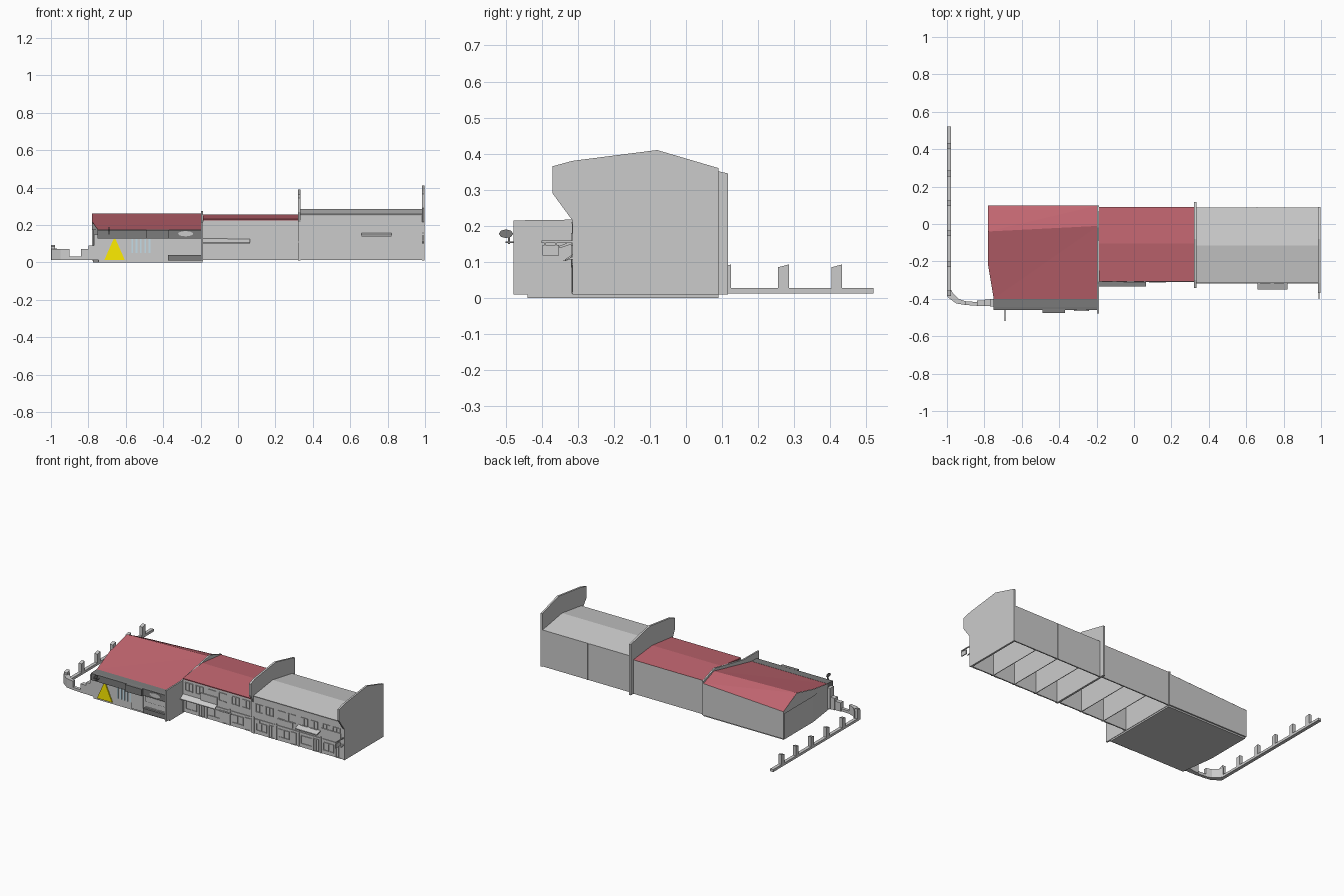
import bpy, math
from mathutils import Vector


def mat(name, col):
    m = bpy.data.materials.new(name)
    m.diffuse_color = (*col, 1)
    return m


RED = mat("red_roof", (0.53, 0.13, 0.16))
DARK = mat("dark_trim", (0.2, 0.2, 0.2))
YELLOW = mat("yellow", (1, 0.85, 0))
BLUE = mat("pale_blue", (0.55, 0.72, 0.8))


def mesh(name, verts, faces, m=None):
    me = bpy.data.meshes.new(name)
    me.from_pydata(verts, [], faces)
    ob = bpy.data.objects.new(name, me)
    bpy.context.collection.objects.link(ob)
    if m:
        me.materials.append(m)
    return ob


def prism(name, base, offset, m=None):
    """Close a planar outline, swept by an offset vector."""
    n = len(base)
    a = [Vector(p) for p in base]
    v = a + [p + Vector(offset) for p in a]
    f = [tuple(range(n))[::-1], tuple(range(n, 2 * n))]
    f += [(i, (i + 1) % n, n + (i + 1) % n, n + i) for i in range(n)]
    return mesh(name, v, f, m)


def along_x(name, yz, x0, x1, m=None):
    return prism(name, [(x0, y, z) for y, z in yz], (x1 - x0, 0, 0), m)


def box(name, x0, x1, y0, y1, z0, z1, m=None):
    return along_x(name, [(y0, z0), (y1, z0), (y1, z1), (y0, z1)], x0, x1, m)


def frame(name, x0, x1, y, z0, z1, t=0.004):
    """Raised window frame with a centre bar on a front wall."""
    box(name + "_sill", x0, x1, y - 0.004, y, z0, z0 + t)
    box(name + "_head", x0, x1, y - 0.004, y, z1 - t, z1)
    for x in (x0, (x0 + x1 - t) / 2, x1 - t):
        box(name + "_bar", x, x + t, y - 0.003, y, z0, z1)


# --- left building: body, gable roof with clipped corner ---
foot = [(-0.745, -0.44), (-0.19, -0.44), (-0.19, 0.09), (-0.775, 0.09), (-0.775, -0.22)]
prism("left_body", [(x, y, 0.0) for x, y in foot], (0, 0, 0.172))
mesh("left_roof",
     [(-0.75, -0.40, 0.175), (-0.78, -0.22, 0.218), (-0.78, -0.04, 0.26), (-0.78, 0.10, 0.19),
      (-0.19, 0.10, 0.22), (-0.19, -0.01, 0.26), (-0.19, -0.40, 0.175)],
     [(0, 6, 5), (0, 5, 2), (0, 2, 1), (2, 5, 4), (2, 4, 3)], RED)
mesh("left_gable",
     [(-0.75, -0.40, 0.172), (-0.78, -0.22, 0.172), (-0.78, 0.10, 0.172), (-0.78, 0.10, 0.19),
      (-0.78, -0.04, 0.259), (-0.78, -0.22, 0.217), (-0.75, -0.40, 0.175)],
     [(0, 6, 5, 1), (1, 5, 4, 3, 2)])
prism("left_rear_wall", [(-0.78, 0.09, 0.01), (-0.19, 0.09, 0.01), (-0.19, 0.09, 0.22),
                         (-0.78, 0.09, 0.19)], (0, 0.0095, 0))

# --- dark fascia, sign boxes and shopfront ---
along_x("fascia", [(-0.40, 0.176), (-0.445, 0.174), (-0.46, 0.172), (-0.46, 0.128), (-0.40, 0.125)],
        -0.75, -0.195, DARK)
box("fascia_panel", -0.49, -0.37, -0.475, -0.455, 0.128, 0.173, DARK)
prism("oval_sign", [(-0.28 + 0.04 * math.cos(a), -0.465, 0.153 + 0.014 * math.sin(a))
                    for a in [i * math.pi / 8 for i in range(16)]], (0, 0.008, 0))
prism("yellow_door", [(-0.715, -0.447, 0.012), (-0.605, -0.447, 0.012),
                      (-0.655, -0.447, 0.125), (-0.665, -0.447, 0.125)], (0, 0.008, 0), YELLOW)
for i in range(5):
    x = -0.57 + i * 0.023
    box("glass_strip", x, x + 0.009, -0.446, -0.44, 0.05, 0.126, BLUE)
box("shop_door", -0.465, -0.38, -0.448, -0.44, 0.012, 0.126)
frame("shop_window", -0.365, -0.20, -0.44, 0.045, 0.085)
box("shop_ledge", -0.365, -0.195, -0.448, -0.44, 0.085, 0.12)
box("planter", -0.375, -0.195, -0.455, -0.44, 0.01, 0.04, DARK)
# hanging sign on the left corner
box("sign_arm", -0.692, -0.686, -0.50, -0.45, 0.152, 0.156, DARK)
box("sign_post", -0.692, -0.686, -0.494, -0.488, 0.15, 0.175, DARK)
prism("hanging_sign", [(-0.692, -0.499 + 0.02 * math.cos(i * math.pi / 4),
                        0.178 + 0.012 * math.sin(i * math.pi / 4)) for i in range(8)],
      (0.006, 0, 0), DARK)

# --- parapet walls between and at the end of the buildings ---
along_x("left_parapet", [(-0.478, 0.01), (-0.478, 0.215), (-0.32, 0.217), (-0.02, 0.275),
                         (0.10, 0.235), (0.10, 0.01)], -0.197, -0.187)
along_x("middle_parapet", [(-0.315, 0.01), (-0.315, 0.215), (-0.342, 0.27), (-0.342, 0.345),
                           (-0.30, 0.362), (-0.08, 0.39), (0.117, 0.345), (0.117, 0.01)], 0.32, 0.333)
along_x("end_parapet", [(-0.315, 0.01), (-0.315, 0.215), (-0.37, 0.29), (-0.37, 0.365),
                        (-0.315, 0.38), (-0.08, 0.41), (0.09, 0.36), (0.09, 0.01)], 0.984, 0.996)


# --- terraces: open-bottomed shells with cross walls ---
def terrace(name, x0, x1, yf, yb, ef, ridge, eb, bays, m=None):
    yr, zr = ridge
    t = 0.008
    box(name + "_front", x0, x1, yf, yf + t, 0.012, ef - 0.002)
    box(name + "_back", x0, x1, yb - t, yb, 0.012, eb - 0.001)
    along_x(name + "_roof", [(yf - 0.003, ef), (yr, zr), (yb, eb), (yb - 0.001, eb - t),
                             (yr, zr - t), (yf, ef - t)], x0, x1, m)
    for i in range(1, bays):
        x = x0 + (x1 - x0) * i / bays
        along_x(name + "_cross_wall", [(yf + t, 0.012), (yf + t, ef - t), (yr, zr - t),
                                       (yb - t, eb - t), (yb - t, 0.012)], x - 0.002, x + 0.002)
    w = (x1 - x0) / bays
    for i in range(bays):
        a = x0 + i * w
        # upper windows, ground-floor shop windows, door posts
        for s in (0.10, 0.55):
            frame(name + "_upper_window", a + s * w, a + (s + 0.33) * w, yf, 0.155, 0.21)
        frame(name + "_shop_window", a + 0.12 * w, a + 0.60 * w, yf, 0.035, 0.09)
        frame(name + "_door", a + 0.68 * w, a + 0.92 * w, yf, 0.013, 0.095)
        box(name + "_pilaster", a, a + 0.008, yf - 0.005, yf, 0.012, 0.12)
    box(name + "_string_course", x0, x1, yf - 0.004, yf, 0.105, 0.111)


terrace("middle", -0.187, 0.32, -0.305, 0.092, 0.232, (-0.105, 0.255), 0.235, 3, RED)
terrace("right", 0.333, 0.984, -0.313, 0.087, 0.258, (-0.115, 0.286), 0.252, 4)
box("right_back_pipe", 0.655, 0.66, 0.087, 0.09, 0.012, 0.25)

# --- awnings and shop sign boards ---
along_x("middle_awning", [(-0.305, 0.128), (-0.335, 0.107), (-0.335, 0.102), (-0.305, 0.122)], -0.187, 0.065)
box("middle_sign_board", -0.055, 0.065, -0.312, -0.305, 0.125, 0.172)
box("middle_shop_ledge", 0.08, 0.17, -0.313, -0.305, 0.088, 0.094)
along_x("right_awning", [(-0.313, 0.158), (-0.35, 0.145), (-0.35, 0.138), (-0.313, 0.15)], 0.66, 0.82)
box("right_board_a", 0.51, 0.62, -0.319, -0.313, 0.12, 0.155)
box("right_board_b", 0.83, 0.97, -0.319, -0.313, 0.145, 0.18)
box("right_shop_ledge", 0.355, 0.38, -0.319, -0.313, 0.085, 0.11)

# hanging sign at the right end
box("end_sign_arm", 0.986, 0.992, -0.40, -0.315, 0.153, 0.159)
box("end_sign", 0.986, 0.992, -0.398, -0.352, 0.118, 0.147)
for y in (-0.392, -0.362):
    box("end_sign_hook", 0.988, 0.990, y, y + 0.003, 0.147, 0.153)
along_x("end_bracket", [(-0.343, 0.102), (-0.315, 0.107), (-0.315, 0.114)], 0.986, 0.992)

# --- boundary wall: straight run with posts and a curved corner ---
box("side_wall", -1.0, -0.978, -0.37, 0.52, 0.012, 0.028)
for y in (0.403, 0.255, 0.095, -0.065, -0.23, -0.385):
    along_x("wall_post", [(y, 0.028), (y + 0.03, 0.028), (y + 0.03, 0.093), (y, 0.085)], -1.0, -0.978)
outer = [(-1.0, -0.37), (-0.998, -0.39), (-0.95, -0.425), (-0.90, -0.433), (-0.83, -0.438), (-0.745, -0.438)]
inner = [(-0.978, -0.35), (-0.968, -0.37), (-0.935, -0.402), (-0.90, -0.413), (-0.83, -0.418), (-0.745, -0.405)]
tops = [0.075, 0.07, 0.07, 0.03, 0.03]
for i, top in enumerate(tops):
    ring = [outer[i], outer[i + 1], inner[i + 1], inner[i]]
    prism("curved_wall", [(x, y, 0.012) for x, y in ring], (0, 0, top - 0.012))
box("corner_post", -0.84, -0.80, -0.438, -0.41, 0.012, 0.07)
box("step_post_low", -0.80, -0.77, -0.438, -0.405, 0.012, 0.09)
box("step_post_high", -0.77, -0.74, -0.44, -0.40, 0.012, 0.15)
